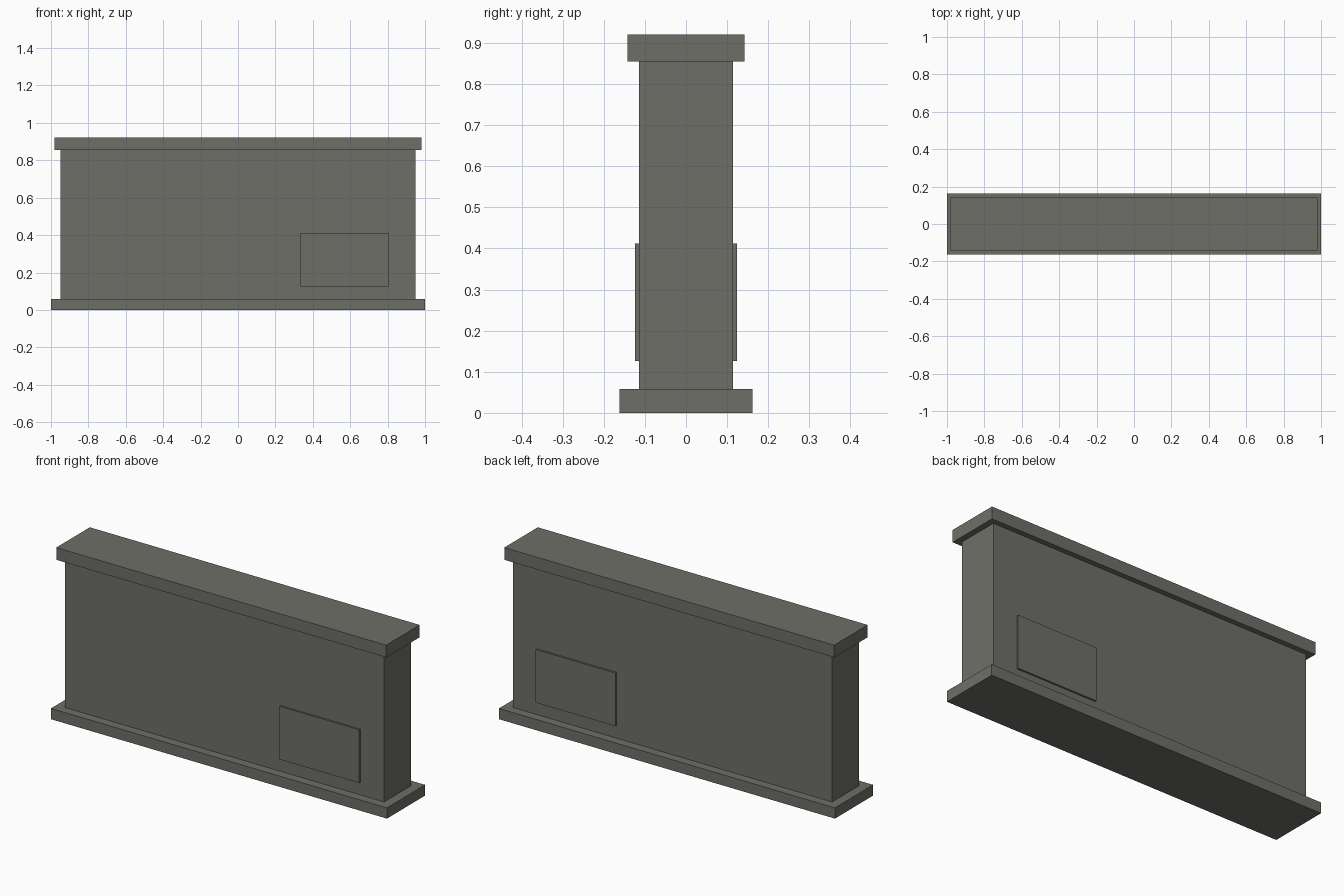
import bpy

cube = bpy.data.objects.get("Cube")
if cube:
    bpy.data.objects.remove(cube, do_unlink=True)

# Single grey stone colour
stone = bpy.data.materials.new("grey_stone")
colour = (0.156, 0.159, 0.138, 1.0)
stone.diffuse_color = colour
stone.use_nodes = True
for node in stone.node_tree.nodes:
    if node.type == "BSDF_PRINCIPLED":
        node.inputs["Base Color"].default_value = colour
        node.inputs["Roughness"].default_value = 0.9


def block(name, x0, x1, half_depth, z0, z1):
    """Flat-faced box centred on y = 0."""
    bpy.ops.mesh.primitive_cube_add(size=1, location=((x0 + x1) / 2, 0, (z0 + z1) / 2))
    obj = bpy.context.object
    obj.name = name
    obj.scale = (x1 - x0, 2 * half_depth, z1 - z0)
    bpy.ops.object.transform_apply(location=False, rotation=False, scale=True)
    obj.data.materials.append(stone)
    return obj


# Plinth, wall and overhanging coping
block("base_plinth", -1.0, 1.0, 0.162, 0.0, 0.058)
block("wall", -0.95, 0.95, 0.1145, 0.058, 0.855)
block("top_coping", -0.982, 0.982, 0.1425, 0.855, 0.921)

# Raised panel that runs through the wall and shows on both faces
block("raised_panel", 0.333, 0.808, 0.124, 0.126, 0.412)
